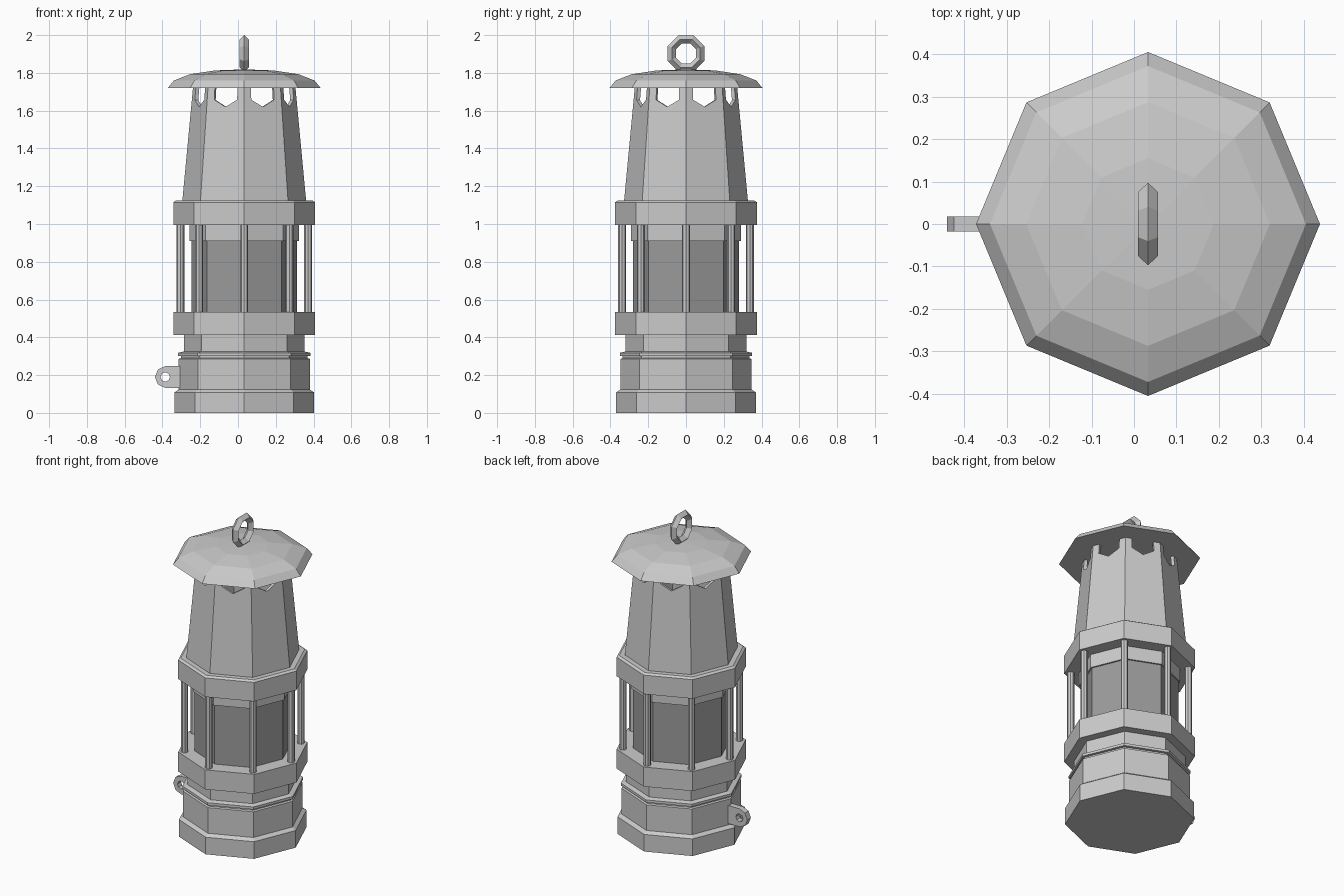
import bpy, bmesh, math
from mathutils import Matrix, Vector

if "Cube" in bpy.data.objects:
    bpy.data.objects.remove(bpy.data.objects["Cube"], do_unlink=True)

CX = 0.033   # lantern axis
SIDES = 8


def material(name, rgb):
    m = bpy.data.materials.new(name)
    m.use_nodes = True
    m.diffuse_color = (*rgb, 1)
    m.node_tree.nodes["Principled BSDF"].inputs["Base Color"].default_value = (*rgb, 1)
    return m


METAL = material("light grey metal", (0.6, 0.6, 0.6))
GLASS = material("dark grey glass", (0.33, 0.33, 0.33))


def finish(name, bm, mat=METAL, loc=(CX, 0, 0)):
    bmesh.ops.recalc_face_normals(bm, faces=bm.faces)
    me = bpy.data.meshes.new(name)
    bm.to_mesh(me)
    bm.free()
    me.materials.append(mat)
    ob = bpy.data.objects.new(name, me)
    ob.location = loc
    bpy.context.collection.objects.link(ob)
    return ob


def corner(i, r, z=0, n=SIDES):
    a = math.tau * i / n
    return Vector((r * math.cos(a), r * math.sin(a), z))


def lathe(name, profile, mat=METAL):
    """Octagonal turned solid from (radius, height) pairs, capped at both ends."""
    bm = bmesh.new()
    rings = [[bm.verts.new(corner(i, r, z)) for i in range(SIDES)] for r, z in profile]
    for a, b in zip(rings, rings[1:]):
        for i in range(SIDES):
            j = (i + 1) % SIDES
            bm.faces.new((a[i], a[j], b[j], b[i]))
    bm.faces.new(rings[0][::-1])
    bm.faces.new(rings[-1])
    return finish(name, bm, mat)


# Fuel tank, collars, glass and cap
lathe("fuel_tank", [(0.37, 0), (0.37, 0.108), (0.347, 0.124), (0.347, 0.286),
                    (0.335, 0.29), (0.335, 0.3), (0.35, 0.302), (0.35, 0.318),
                    (0.32, 0.325), (0.32, 0.415)])
lathe("lower_collar", [(0.375, 0.412), (0.375, 0.535)])
lathe("glass", [(0.28, 0.53), (0.28, 0.915)], GLASS)
lathe("glass_rim", [(0.29, 0.91), (0.29, 1.0)])
lathe("upper_collar", [(0.375, 0.995), (0.375, 1.115), (0.36, 1.125)])
lathe("cap", [(0.405, 1.72), (0.372, 1.76), (0.287, 1.793), (0.155, 1.813), (0.02, 1.818)])

# Guard posts
bm = bmesh.new()
for i in range(SIDES):
    bmesh.ops.create_cone(bm, cap_ends=True, segments=8, radius1=0.021, radius2=0.021,
                          depth=0.48, matrix=Matrix.Translation(corner(i, 0.338, 0.765)))
finish("guard_posts", bm)

# Tapered hood with a pointed vent notch at the top of each panel
bm = bmesh.new()
for i in range(SIDES):
    b0, b1 = corner(i, 0.328, 1.12), corner(i + 1, 0.328, 1.12)
    t0, t1 = corner(i, 0.271, 1.725), corner(i + 1, 0.271, 1.725)

    def on_panel(u, z):
        v = (z - 1.12) / (1.725 - 1.12)
        return b0.lerp(b1, u).lerp(t0.lerp(t1, u), v)

    notch = [on_panel(u, z) for u, z in
             ((0.81, 1.725), (0.81, 1.658), (0.5, 1.62), (0.19, 1.658), (0.19, 1.725))]
    bm.faces.new([bm.verts.new(p) for p in [b0, b1, t1, *notch, t0]])
bmesh.ops.remove_doubles(bm, verts=bm.verts, dist=0.0005)
hood = finish("hood", bm)
mod = hood.modifiers.new("thickness", 'SOLIDIFY')
mod.thickness = 0.02
mod.offset = -1

# Hanging ring: octagonal loop with a diamond section
bm = bmesh.new()
loops = []
for i in range(SIDES):
    a = math.tau * (i + 0.5) / SIDES
    loop = []
    for dr, dx in ((0.024, 0), (0, 0.024), (-0.024, 0), (0, -0.024)):
        r = 0.081 + dr
        loop.append(bm.verts.new((dx, r * math.cos(a), r * math.sin(a))))
    loops.append(loop)
for i, a in enumerate(loops):
    b = loops[(i + 1) % SIDES]
    for k in range(4):
        bm.faces.new((a[k], a[(k + 1) % 4], b[(k + 1) % 4], b[k]))
finish("hanging_ring", bm, loc=(CX, 0, 1.903))

# Side lug: rounded plate with an eyelet
bm = bmesh.new()
outer, inner = [], []
for i in range(8):
    a = math.tau * i / 8
    c, s = math.cos(a), math.sin(a)
    x = 0.09 if c > 0.1 else 0.055 * c
    z = 0.057 * (s if c < 0.1 else (s > 0.1) - (s < -0.1))
    outer.append((x, z))
    inner.append((0.025 * c, 0.025 * s))
rings = [[bm.verts.new((x, y, z)) for x, z in pts]
         for pts, y in ((outer, -0.018), (inner, -0.018), (inner, 0.018), (outer, 0.018))]
for k, a in enumerate(rings):
    b = rings[(k + 1) % 4]
    for i in range(8):
        j = (i + 1) % 8
        bm.faces.new((a[i], a[j], b[j], b[i]))
finish("side_lug", bm, loc=(-0.385, 0, 0.19))
